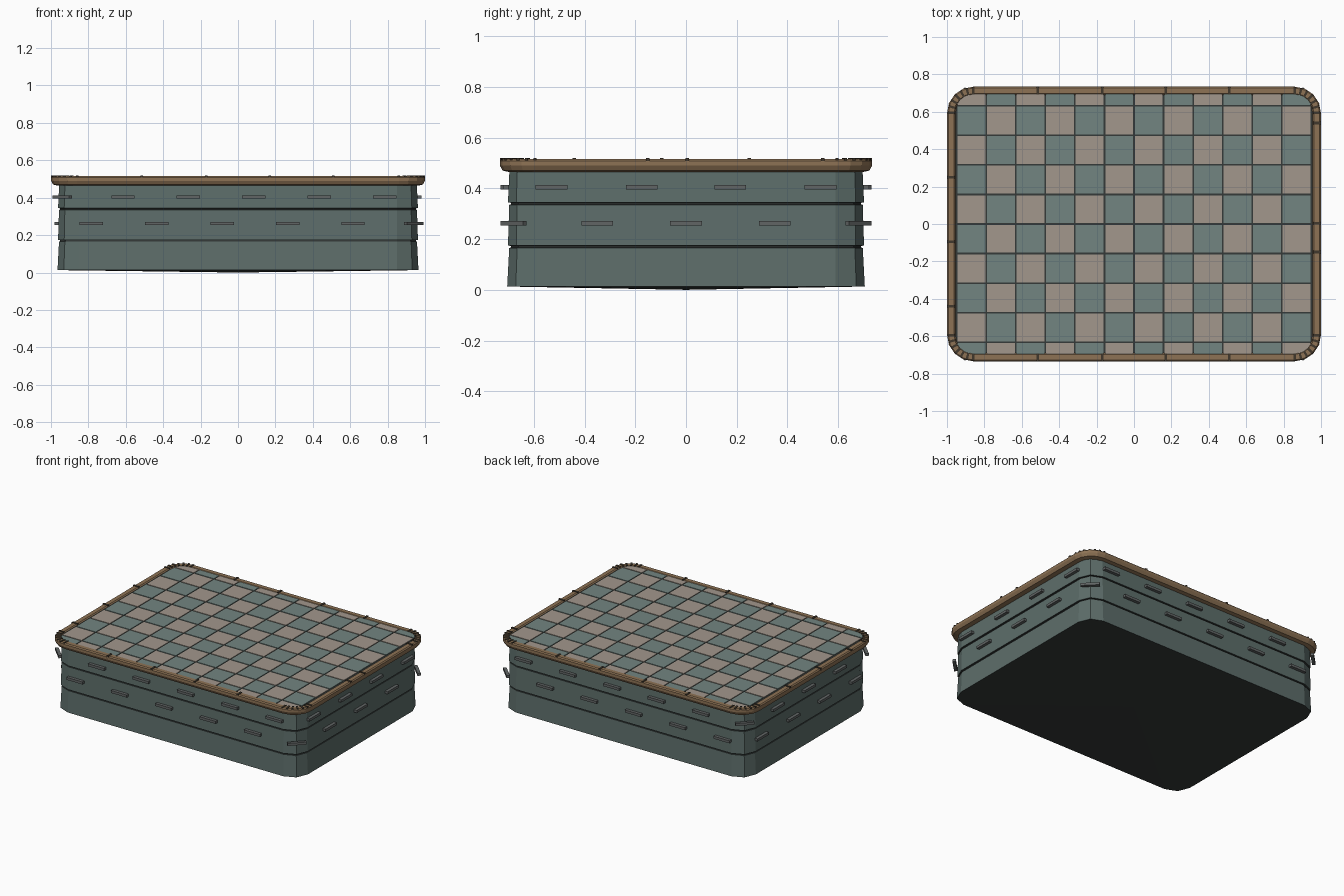
import bpy, bmesh
from math import sin, cos, pi, radians
from mathutils import Matrix, Vector

if "Cube" in bpy.data.objects:
    bpy.data.objects.remove(bpy.data.objects["Cube"])


def material(name, r, g, b):
    m = bpy.data.materials.new(name)
    m.diffuse_color = (r, g, b, 1)
    m.use_nodes = True
    m.node_tree.nodes["Principled BSDF"].inputs["Base Color"].default_value = m.diffuse_color
    return m


TEAL = material("dark_teal", .11, .155, .145)
SEAM = material("seam_dark", .035, .042, .04)
BROWN = material("warm_brown", .27, .17, .09)
JOINT = material("joint_dark", .05, .038, .025)
STEEL = material("grey_metal", .12, .13, .13)
TILE_A = material("tile_teal", .17, .235, .22)
TILE_B = material("tile_beige", .36, .31, .265)


def finish(name, bm, mats):
    bmesh.ops.recalc_face_normals(bm, faces=bm.faces)
    me = bpy.data.meshes.new(name)
    bm.to_mesh(me)
    bm.free()
    for m in mats:
        me.materials.append(m)
    ob = bpy.data.objects.new(name, me)
    bpy.context.collection.objects.link(ob)
    return ob


def outline(hx, hy, r, n):
    """Rounded rectangle, n segments per corner."""
    pts = []
    for k, (sx, sy) in enumerate([(1, 1), (-1, 1), (-1, -1), (1, -1)]):
        for i in range(n + 1):
            a = k * pi / 2 + i * pi / 2 / n
            pts.append((sx * (hx - r) + r * cos(a), sy * (hy - r) + r * sin(a)))
    return pts


def loft(bm, profile, hx, hy, r, n, closed=False):
    """Stack rounded rectangles from (offset, z) pairs."""
    rings = [[bm.verts.new((x, y, z)) for x, y in outline(hx + o, hy + o, r + o, n)]
             for o, z in profile]
    pairs = list(zip(rings, rings[1:])) + ([(rings[-1], rings[0])] if closed else [])
    faces = []
    for a, b in pairs:
        c = len(a)
        faces.append([bm.faces.new((a[i], a[(i + 1) % c], b[(i + 1) % c], b[i]))
                      for i in range(c)])
    return rings, faces


def box(bm, center, size, angle=0.0, mat=0):
    m = (Matrix.Translation(center) @ Matrix.Rotation(angle, 4, 'Z')
         @ Matrix.Diagonal((*size, 1)))
    vs = bmesh.ops.create_cube(bm, size=1, matrix=m)['verts']
    for f in {f for v in vs for f in v.link_faces}:
        f.material_index = mat


# Body: three stacked tiers with dark recessed seams and a shallow pointed base
bm = bmesh.new()
prof = [(.005, .013), (-.003, .165), (-.009, .167), (-.009, .173), (.002, .175),
        (-.003, .335), (-.009, .337), (-.009, .343), (.002, .345), (-.004, .475), (-.004, .5)]
rings, bands = loft(bm, prof, .96, .70, .11, 2)
for i in (1, 2, 3, 5, 6, 7):
    for f in bands[i]:
        f.material_index = 1
tip = bm.verts.new((0, 0, 0))
base = rings[0]
for i in range(len(base)):
    bm.faces.new((base[i], tip, base[(i + 1) % len(base)])).material_index = 1
bm.faces.new(rings[-1])
finish("tiered_body", bm, [TEAL, SEAM])

# Rim: chamfered ring around the top
bm = bmesh.new()
loft(bm, [(-.035, .465), (-.012, .47), (-.001, .49), (-.001, .508), (-.008, .515),
          (-.038, .515), (-.045, .508), (-.045, .465)], 1.0, .735, .14, 4, closed=True)
finish("rim", bm, [BROWN])

# Joints across the rim, straight runs and fanned corners
bm = bmesh.new()
for s in (-1, 1):
    for x in (-.515, -.17, .17, .51):
        box(bm, (x, s * .713, .508), (.014, .042, .022))
for y in (.25, -.095, -.44):
    box(bm, (-.978, y, .508), (.042, .014, .022))
    box(bm, (.978, -y - .09 if y == -.095 else -y + .1, .508), (.042, .014, .022))
for k, (sx, sy) in enumerate([(1, 1), (-1, 1), (-1, -1), (1, -1)]):
    for i in range(7):
        a = k * pi / 2 + radians(15 * i)
        r = .116
        box(bm, (sx * .86 + r * cos(a), sy * .595 + r * sin(a), .508),
            (.038, .012, .022), a)
finish("rim_joints", bm, [JOINT])

# Grout slab under the tiles
bm = bmesh.new()
rings, _ = loft(bm, [(0, .48), (0, .508)], .965, .705, .11, 4)
for ring in rings:
    bm.faces.new(ring)
finish("grout_slab", bm, [SEAM])

# Checker tiles, outer rows trimmed to the rim
bm = bmesh.new()
P, GAP = .158, .009
for i in range(-6, 6):
    for j in range(-5, 5):
        y0, y1 = max(j * P, -.70), min((j + 1) * P, .70)
        box(bm, ((i + .5) * P, (y0 + y1) / 2, .506), (P - GAP, y1 - y0 - GAP, .012),
            mat=(i + j + 1) % 2)
for sx in (-1, 1):
    for sy in (-1, 1):
        cut = bmesh.ops.bisect_plane(
            bm, geom=bm.verts[:] + bm.edges[:] + bm.faces[:],
            plane_co=(sx * .93, sy * .67, 0), plane_no=Vector((sx, sy, 0)), clear_outer=True)
finish("checker_tiles", bm, [TILE_A, TILE_B])

# Small bars on the walls: the lower row is the upper row mirrored left to right
bm = bmesh.new()
LONG, SHORT, THICK = .125, .022, .018
for z, s in ((.404, 1), (.262, -1)):
    for sy in (-1, 1):
        for k in range(5):
            box(bm, (s * (-.615 + .35 * k), sy * .711, z), (LONG, SHORT, THICK))
        box(bm, (-s * .94, sy * .68, z), (LONG, SHORT, THICK), s * sy * pi / 4)
    for y in (-.53, -.175, .175, .53):
        box(bm, (s * .97, y, z), (SHORT, LONG, THICK))
    for y in (-.35, 0, .35):
        box(bm, (-s * .97, y, z), (SHORT, LONG, THICK))
finish("wall_bars", bm, [STEEL])
